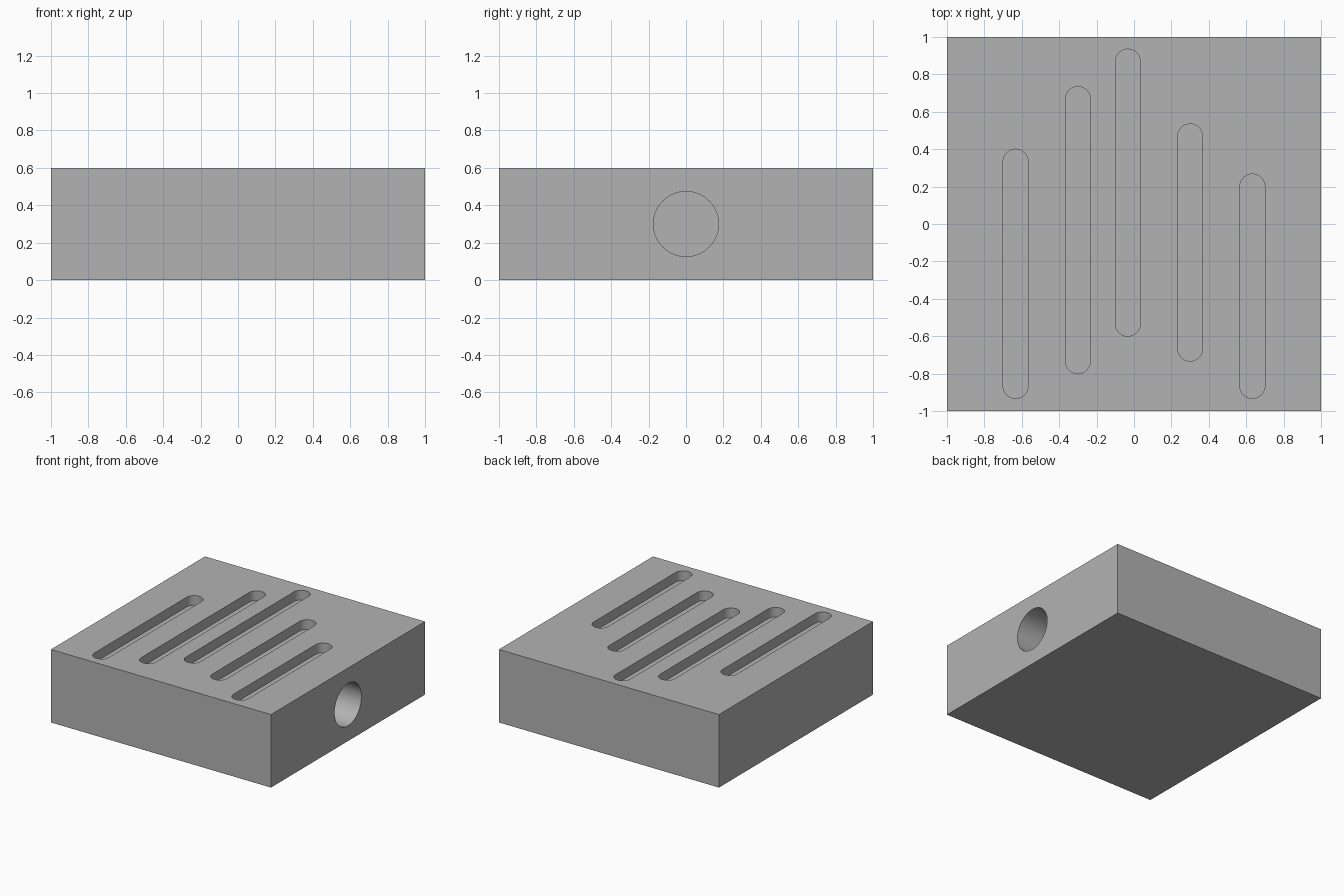
import bpy
import bmesh
from math import radians, pi
from mathutils import Matrix, Vector

default = bpy.data.objects.get("Cube")
if default:
    bpy.data.objects.remove(default, do_unlink=True)

HEIGHT = 0.6
SLOT_RADIUS = 0.067
SLOT_DEPTH = 0.08
HOLE_RADIUS = 0.174
HOLE_DEPTH = 0.67

grey = bpy.data.materials.new("plain grey")
grey.use_nodes = True
colour = (0.45, 0.45, 0.45, 1)
grey.diffuse_color = colour
grey.node_tree.nodes["Principled BSDF"].inputs["Base Color"].default_value = colour


def make_object(name, bm):
    bmesh.ops.recalc_face_normals(bm, faces=bm.faces)
    mesh = bpy.data.meshes.new(name)
    bm.to_mesh(mesh)
    bm.free()
    mesh.materials.append(grey)
    obj = bpy.data.objects.new(name, mesh)
    bpy.context.collection.objects.link(obj)
    return obj


def slot_cutter(name, x, y_low, y_high, steps=16):
    """Round-ended prism, reaching above the top face."""
    bm = bmesh.new()
    outline = []
    for centre_y, start in ((y_high - SLOT_RADIUS, 0), (y_low + SLOT_RADIUS, pi)):
        for i in range(steps + 1):
            offset = Matrix.Rotation(start + pi * i / steps, 3, 'Z') @ Vector((SLOT_RADIUS, 0, 0))
            outline.append(bm.verts.new(Vector((x, centre_y, HEIGHT - SLOT_DEPTH)) + offset))
    face = bm.faces.new(outline)
    top = bmesh.ops.extrude_face_region(bm, geom=[face])["geom"]
    bmesh.ops.translate(bm, verts=[v for v in top if isinstance(v, bmesh.types.BMVert)],
                        vec=(0, 0, SLOT_DEPTH + 0.1))
    return make_object(name, bm)


def hole_cutter(name):
    """Cylinder entering from the +x side."""
    bm = bmesh.new()
    length = HOLE_DEPTH + 0.1
    place = Matrix.Translation((1.1 - length / 2, 0, HEIGHT / 2)) @ Matrix.Rotation(pi / 2, 4, 'Y')
    bmesh.ops.create_cone(bm, cap_ends=True, segments=64, radius1=HOLE_RADIUS,
                          radius2=HOLE_RADIUS, depth=length, matrix=place)
    return make_object(name, bm)


# Solid block
bm = bmesh.new()
bmesh.ops.create_cube(bm, size=1, matrix=Matrix.Translation((0, 0, HEIGHT / 2))
                      @ Matrix.Diagonal((2, 2, HEIGHT, 1)))
block = make_object("slotted_block", bm)

# Five top slots (x, y start, y end) and the blind side hole
slots = [(-0.633, -0.933, 0.4), (-0.3, -0.8, 0.735), (-0.033, -0.6, 0.935),
         (0.3, -0.733, 0.535), (0.633, -0.933, 0.267)]
cutters = [slot_cutter(f"slot_cutter_{i + 1}", *s) for i, s in enumerate(slots)]
cutters.append(hole_cutter("side_hole_cutter"))

bpy.context.view_layer.objects.active = block
for cutter in cutters:
    mod = block.modifiers.new(cutter.name, 'BOOLEAN')
    mod.operation = 'DIFFERENCE'
    mod.solver = 'EXACT'
    mod.object = cutter
    bpy.ops.object.modifier_apply(modifier=mod.name)
    bpy.data.objects.remove(cutter, do_unlink=True)

# Smooth curved walls, crisp rims
bpy.ops.object.select_all(action='DESELECT')
block.select_set(True)
bpy.ops.object.shade_smooth_by_angle(angle=radians(30))
